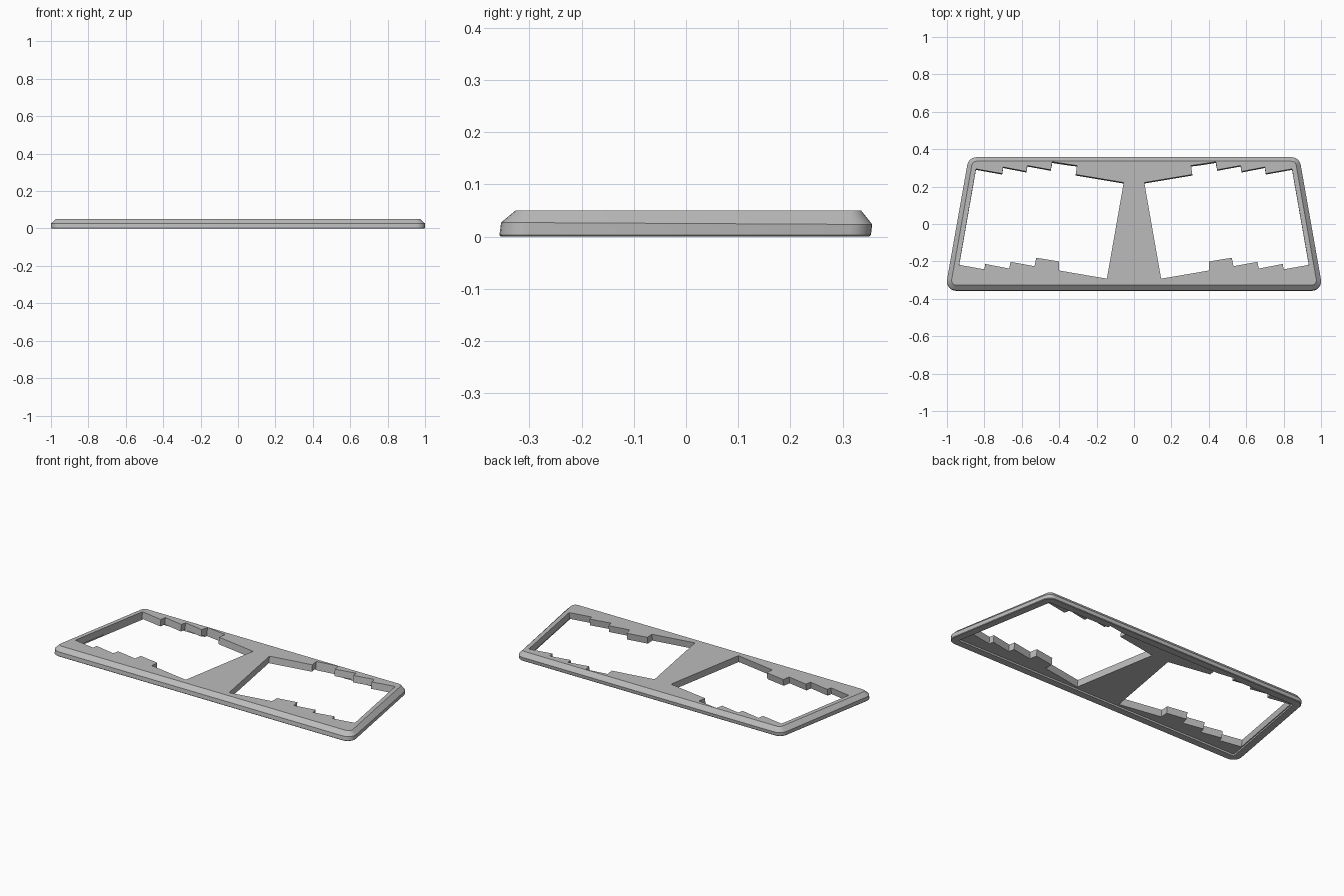
import bpy
import bmesh
from math import cos, sin, tan, pi, radians
from mathutils import Vector

cube = bpy.data.objects.get("Cube")
if cube:
    bpy.data.objects.remove(cube)

HALF_DEPTH = 0.356
TAPER = radians(10)
CORNER = 0.05
ARC_STEPS = 6
LEAN = 0.13

grey = bpy.data.materials.new("plain grey")
grey.use_nodes = True
colour = (0.5, 0.5, 0.5, 1)
grey.diffuse_color = colour
grey.node_tree.nodes["Principled BSDF"].inputs["Base Color"].default_value = colour


def outline(inset):
    """Rounded trapezoid, moved inwards by inset."""
    radius = max(CORNER - inset, 0.004)
    depth = HALF_DEPTH - inset

    def side_x(y, gap):
        return 0.947 - y * tan(TAPER) - gap / cos(TAPER)

    half = []
    for sign, start, end in ((-1, -pi / 2, TAPER), (1, TAPER, pi / 2)):
        cy = sign * (depth - radius)
        cx = side_x(cy, inset + radius)
        for i in range(ARC_STEPS + 1):
            a = start + (end - start) * i / ARC_STEPS
            half.append((cx + radius * cos(a), cy + radius * sin(a)))
    return half + [(-x, y) for x, y in reversed(half)]


def loft(name, layers):
    """Closed solid through (points, z) layers, listed from bottom to top."""
    bm = bmesh.new()
    rings = [[bm.verts.new((x, y, z)) for x, y in pts] for pts, z in layers]
    for low, high in zip(rings, rings[1:]):
        for i in range(len(low)):
            j = (i + 1) % len(low)
            bm.faces.new((low[i], low[j], high[j], high[i]))
    bm.faces.new(rings[0][::-1])
    bm.faces.new(rings[-1])
    bmesh.ops.recalc_face_normals(bm, faces=bm.faces[:])
    mesh = bpy.data.meshes.new(name)
    bm.to_mesh(mesh)
    bm.free()
    mesh.materials.append(grey)
    obj = bpy.data.objects.new(name, mesh)
    bpy.context.collection.objects.link(obj)
    return obj


# Outer body: fine lower bevel, upright wall, wide upper chamfer
frame = loft("case_frame", [(outline(0.003), 0), (outline(0), 0.003),
                            (outline(0), 0.025), (outline(0.025), 0.05)])

# Shallow recess under the plate, leaving a raised rim
cutters = [loft("recess_cutter", [(outline(0.045), -0.02), (outline(0.045), 0.01)])]

# Stepped opening for each half of the keys
opening = [(0.845, 0.29), (0.705, 0.265), (0.699, 0.30), (0.575, 0.276),
           (0.57, 0.308), (0.445, 0.285), (0.437, 0.328), (0.305, 0.308),
           (0.312, 0.26), (0.055, 0.217), (0.145, -0.297), (0.402, -0.253),
           (0.40, -0.205), (0.523, -0.185), (0.532, -0.23), (0.66, -0.207),
           (0.667, -0.243), (0.795, -0.218), (0.80, -0.247), (0.935, -0.223)]
for side, sign in (("left", 1), ("right", -1)):
    pts = [(sign * x, y) for x, y in opening]
    cutters.append(loft(side + "_opening_cutter", [(pts, -0.05), (pts, 0.1)]))

for cutter in cutters:
    cutter.hide_render = True
    mod = frame.modifiers.new(cutter.name, "BOOLEAN")
    mod.operation = "DIFFERENCE"
    mod.solver = "EXACT"
    mod.object = cutter

# Bake the cuts and remove the cutters
bpy.context.view_layer.update()
evaluated = frame.evaluated_get(bpy.context.evaluated_depsgraph_get())
mesh = bpy.data.meshes.new_from_object(evaluated)
frame.modifiers.clear()
frame.data = mesh
mesh.name = "case_frame"
for cutter in cutters:
    bpy.data.objects.remove(cutter)

# Slight backward lean of the walls, with the chamfer line falling to the back
for v in mesh.vertices:
    if abs(v.co.z - 0.025) < 0.001:
        v.co.z -= 0.0055 * v.co.y
    v.co.y += (v.co.z - 0.015) * LEAN

bpy.ops.object.select_all(action="DESELECT")
frame.select_set(True)
bpy.context.view_layer.objects.active = frame
bpy.ops.object.shade_smooth_by_angle(angle=radians(25))
